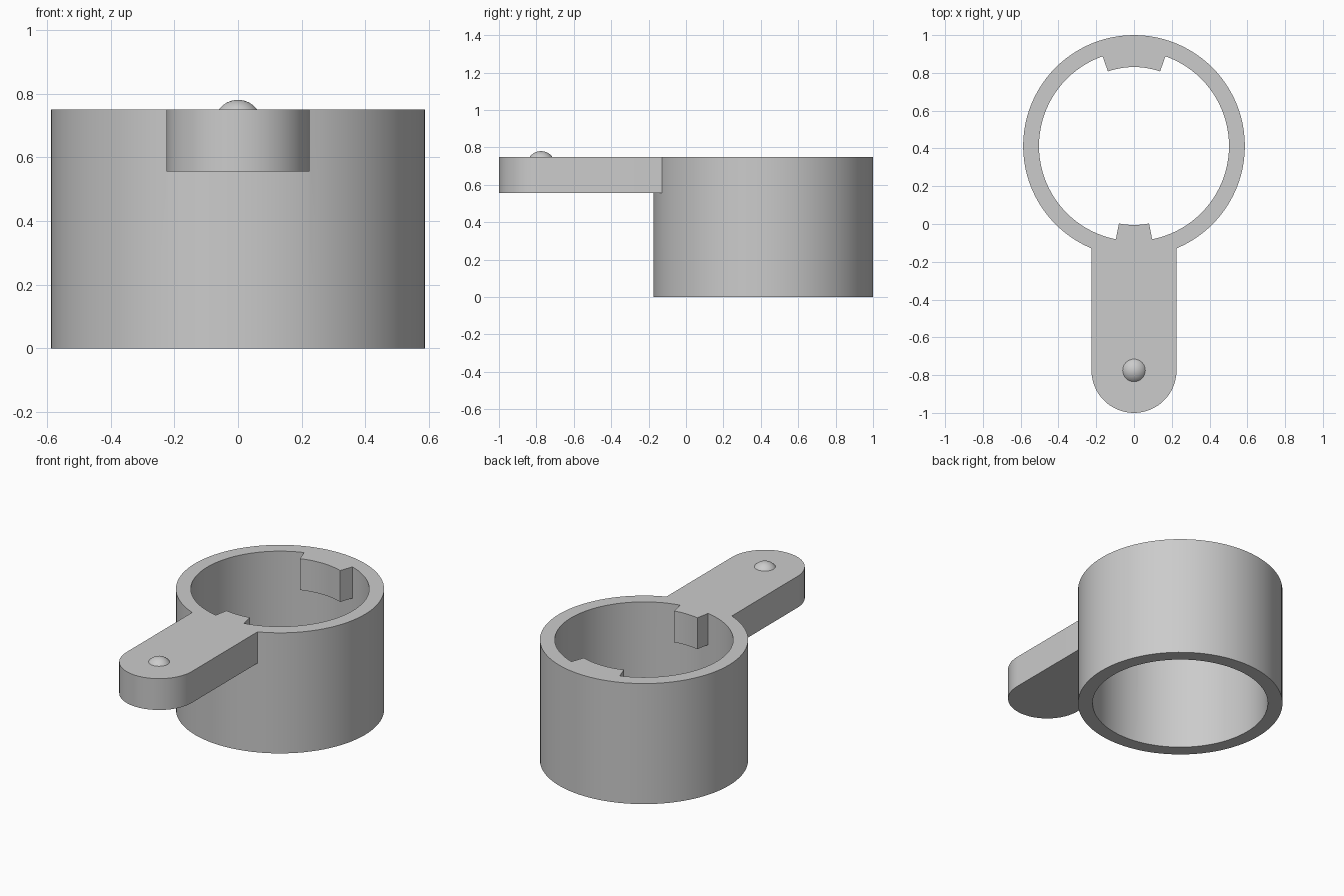
import bpy
import bmesh
from math import cos, sin, pi, radians
from mathutils import Vector

if "Cube" in bpy.data.objects:
    bpy.data.objects.remove(bpy.data.objects["Cube"])

RING_Y, OUTER, INNER, LUG_R = 0.413, 0.587, 0.503, 0.418
TOP, ARM_BOTTOM = 0.75, 0.555
ARM_HALF, PIN_Y = 0.225, -0.775

grey = bpy.data.materials.new("light grey")
grey.use_nodes = True
colour = (0.6, 0.6, 0.6, 1)
grey.diffuse_color = colour
grey.node_tree.nodes["Principled BSDF"].inputs["Base Color"].default_value = colour


def arc(cy, r, start, end, steps):
    """Points on an arc about (0, cy), angles in degrees."""
    angles = [radians(start + (end - start) * i / steps) for i in range(steps + 1)]
    return [(r * cos(a), cy + r * sin(a)) for a in angles]


def add_object(name, bm):
    mesh = bpy.data.meshes.new(name)
    bmesh.ops.recalc_face_normals(bm, faces=bm.faces)
    bm.to_mesh(mesh)
    bm.free()
    mesh.materials.append(grey)
    obj = bpy.data.objects.new(name, mesh)
    bpy.context.collection.objects.link(obj)
    return obj


def prism(name, outline, z0, z1):
    bm = bmesh.new()
    face = bm.faces.new([bm.verts.new((x, y, z0)) for x, y in outline])
    out = bmesh.ops.extrude_face_region(bm, geom=[face], use_keep_orig=True)
    verts = [v for v in out["geom"] if isinstance(v, bmesh.types.BMVert)]
    bmesh.ops.translate(bm, verts=verts, vec=Vector((0, 0, z1 - z0)))
    return add_object(name, bm)


def lug(name, middle, half):
    """Wedge with radial sides, rooted halfway into the ring wall."""
    root = (OUTER + INNER) / 2
    outline = (arc(RING_Y, LUG_R, middle - half, middle + half, 12)
               + arc(RING_Y, root, middle + half, middle - half, 12))
    return prism(name, outline, ARM_BOTTOM, TOP)


def combine(target, other, operation):
    mod = target.modifiers.new(operation.lower(), "BOOLEAN")
    mod.object, mod.operation, mod.solver = other, operation, "EXACT"
    bpy.context.view_layer.objects.active = target
    bpy.ops.object.modifier_apply(modifier=mod.name)
    bpy.data.objects.remove(other)


def smooth(obj):
    bpy.ops.object.select_all(action="DESELECT")
    obj.select_set(True)
    bpy.context.view_layer.objects.active = obj
    bpy.ops.object.shade_smooth_by_angle(angle=radians(30))


# Ring with a round-ended arm at the front
body = prism("ring_with_arm", arc(RING_Y, OUTER, 0, 360, 96)[:-1], 0, TOP)
arm_outline = arc(PIN_Y, ARM_HALF, 180, 360, 32) + [(ARM_HALF, RING_Y), (-ARM_HALF, RING_Y)]
combine(body, prism("arm", arm_outline, ARM_BOTTOM, TOP), "UNION")
bore = prism("bore", arc(RING_Y, INNER, 0, 360, 96)[:-1], -0.1, TOP + 0.1)
combine(body, bore, "DIFFERENCE")

# Locking lugs inside the rim: wide at the back, narrow at the front
combine(body, lug("back_lug", 90, 19.3), "UNION")
combine(body, lug("front_lug", 270, 11), "UNION")
smooth(body)

# Shallow dome on the arm
bm = bmesh.new()
bmesh.ops.create_uvsphere(bm, u_segments=32, v_segments=32, radius=0.075)
bmesh.ops.translate(bm, verts=bm.verts, vec=(0, PIN_Y, TOP - 0.045))
bmesh.ops.bisect_plane(bm, geom=bm.verts[:] + bm.edges[:] + bm.faces[:],
                       plane_co=(0, 0, TOP - 0.002), plane_no=(0, 0, 1), clear_inner=True)
dome = add_object("arm_dome", bm)
smooth(dome)
